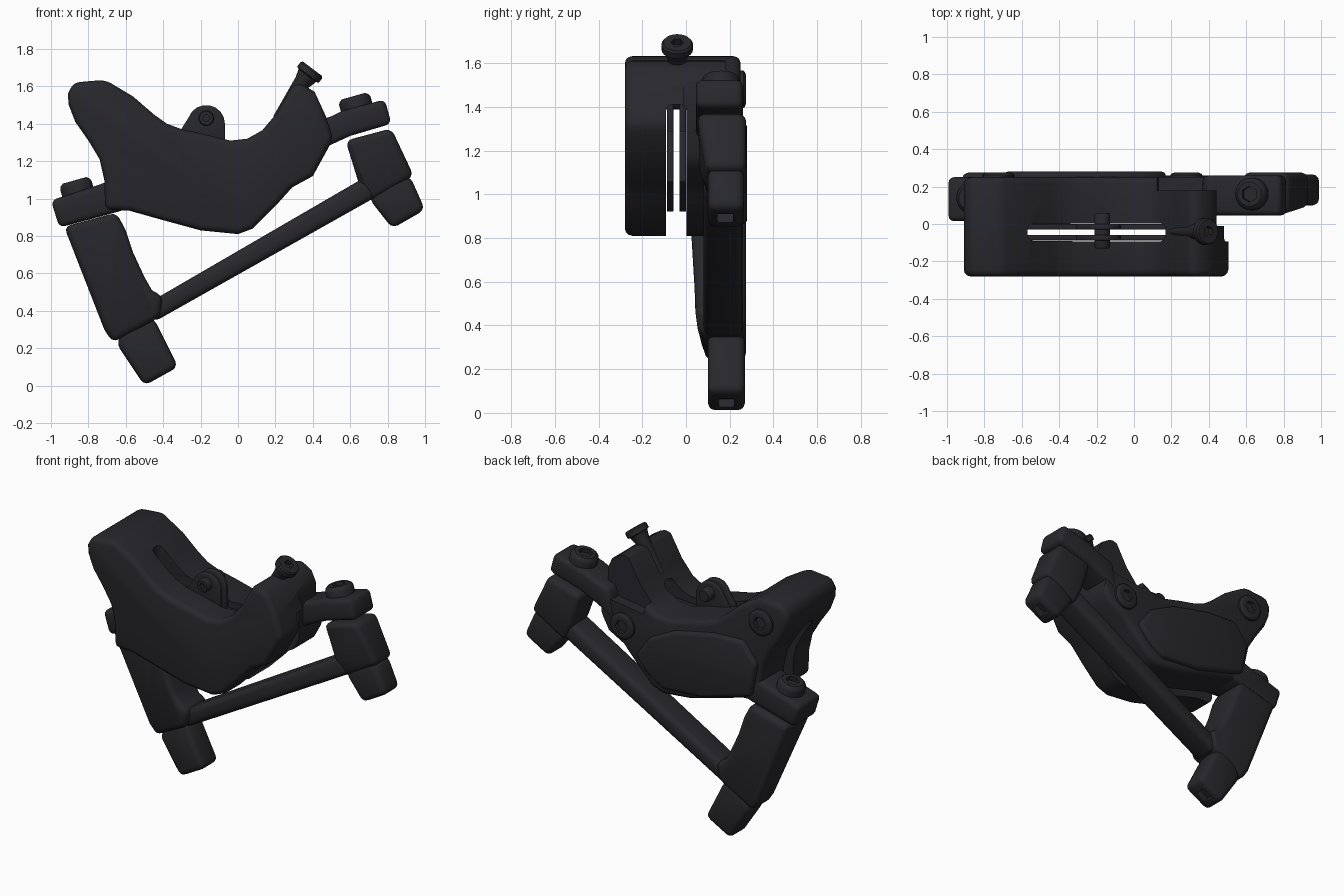
import bpy, bmesh, math
from mathutils import Vector

old = bpy.data.objects.get("Cube")
if old:
    bpy.data.objects.remove(old, do_unlink=True)

COLOUR = (0.021, 0.021, 0.026, 1)
mat = bpy.data.materials.new("charcoal black")
mat.use_nodes = True
mat.diffuse_color = COLOUR
bsdf = mat.node_tree.nodes["Principled BSDF"]
bsdf.inputs["Base Color"].default_value = COLOUR
bsdf.inputs["Roughness"].default_value = 0.6
parts = []


def finish(name, bm):
    bmesh.ops.recalc_face_normals(bm, faces=bm.faces)
    mesh = bpy.data.meshes.new(name)
    bm.to_mesh(mesh)
    bm.free()
    mesh.materials.append(mat)
    ob = bpy.data.objects.new(name, mesh)
    bpy.context.collection.objects.link(ob)
    parts.append(ob)
    return ob


def bevel(ob, width, segments=3):
    m = ob.modifiers.new("round", 'BEVEL')
    m.width, m.segments = width, segments
    m.limit_method, m.angle_limit = 'ANGLE', math.radians(35)


def prism(name, outline, front, back, width=0.03):
    """Extrude an x-z outline along y; front may depend on height."""
    near = front if callable(front) else (lambda z: front)
    bm = bmesh.new()
    a = [bm.verts.new((x, near(z), z)) for x, z in outline]
    b = [bm.verts.new((x, back, z)) for x, z in outline]
    bm.faces.new(a)
    bm.faces.new(b[::-1])
    for i in range(len(a)):
        j = (i + 1) % len(a)
        bm.faces.new((a[i], b[i], b[j], a[j]))
    ob = finish(name, bm)
    if width:
        bevel(ob, width)
    return ob


def cut(target, name, centre, size, tilt=0, width=0):
    """Subtract a box, tilted about y, from the target."""
    bm = bmesh.new()
    bmesh.ops.create_cube(bm, size=1)
    bmesh.ops.scale(bm, vec=size, verts=bm.verts)
    cutter = finish(name, bm)
    parts.remove(cutter)
    cutter.location = centre
    cutter.rotation_euler.y = math.radians(tilt)
    cutter.hide_render = True
    if width:
        bevel(cutter, width)
    m = target.modifiers.new(name, 'BOOLEAN')
    m.operation, m.object, m.solver = 'DIFFERENCE', cutter, 'EXACT'
    cutters.append(cutter)


cutters = []


def turned(name, base, axis, rings, socket=0, depth=0.03):
    """Turned part from (radius, height) rings, with an optional hex socket."""
    bm = bmesh.new()
    n = 24
    turn = Vector(axis).to_track_quat('Z', 'Y')
    steps = [(r, h, False) for r, h in rings]
    if socket:
        top = rings[-1][1]
        steps += [(socket, top, True), (socket, top - depth, True)]
    loops = []
    for r, h, hexed in steps:
        loop = []
        for i in range(n):
            t = 2 * math.pi * i / n
            k = r
            if hexed:
                k *= math.cos(math.pi / 6) / math.cos(t % (math.pi / 3) - math.pi / 6)
            p = Vector((k * math.cos(t), k * math.sin(t), h))
            loop.append(bm.verts.new(Vector(base) + turn @ p))
        loops.append(loop)
    for a, b in zip(loops, loops[1:]):
        for i in range(n):
            j = (i + 1) % n
            bm.faces.new((a[i], a[j], b[j], b[i]))
    bm.faces.new(loops[0][::-1])
    bm.faces.new(loops[-1])
    return finish(name, bm)


def bolt(name, base, axis, r, h):
    turned(name, base, axis,
           [(r, -0.04), (r, h * 0.6), (r * 0.94, h * 0.8), (r * 0.75, h),
            (r * 0.66, h)], r * 0.5)


# Main clamp body, with the disc slot and the pad window cut through it
body = prism("clamp_body", [
    (-.91, 1.56), (-.88, 1.62), (-.71, 1.635), (-.56, 1.545), (-.45, 1.45),
    (-.38, 1.4), (-.3, 1.37), (-.18, 1.345), (-.04, 1.31), (.05, 1.32),
    (.13, 1.365), (.21, 1.46), (.29, 1.6), (.33, 1.62), (.41, 1.57),
    (.47, 1.44), (.51, 1.32), (.4, 1.12), (.29, 1.06), (.2, .96),
    (.08, .84), (0, .81), (-.2, .83), (-.42, .89), (-.58, .935),
    (-.71, .94), (-.715, 1.1), (-.74, 1.21), (-.8, 1.31), (-.87, 1.41),
    (-.905, 1.5)], -.28, .25, .035)
cut(body, "disc_slot_cutter", (0, -.045, .9), (2.4, .095, 1.02), 0, .03)
cut(body, "pad_window_cutter", (-.205, -.045, 1.2), (.73, .09, 1.4), 0, .03)
cut(body, "horn_step_cutter", (.45, .33, 1.55), (.7, .3, .4), -8)
cut(body, "horn_side_cutter", (.57, .16, 1.42), (.26, .34, .7))

# Raised back panel and its two bolts
prism("back_panel", [
    (-.66, .98), (-.3, .88), (-.02, .86), (.08, .92), (.18, 1.03),
    (.08, 1.17), (-.1, 1.26), (-.38, 1.32), (-.6, 1.33), (-.7, 1.2)],
    .2, .28, .025)
for name, x, z in (("left", .28, 1.19), ("right", -.725, 1.48)):
    bolt(name + "_back_bolt", (x, .245, z), (0, 1, 0), .085, .03)

# Brake pads with tabs and the pin that holds them
tab = [(-.17 + .1 * math.cos(math.radians(t)), 1.4 + .1 * math.sin(math.radians(t)))
       for t in range(0, 161, 20)]
for name, y in (("front", -.088), ("back", -.03)):
    prism(name + "_pad", [
        (-.6, 1.4), (-.4, 1.33), (-.05, 1.27), (.17, 1.29), (.2, 1.06),
        (0, .92), (-.3, .93), (-.6, 1.0)], y, y + .03, .004)
    prism(name + "_pad_tab", [(-.07, 1.26)] + tab + [(-.31, 1.36), (-.3, 1.25)],
          y, y + .03, .008)
turned("pad_pin", (-.17, .06, 1.43), (0, -1, 0),
       [(.035, 0), (.042, .01), (.042, .18), (.036, .19), (.028, .19)], .02)

# Flared hose inlet
turned("hose_inlet", (.2, -.04, 1.43), (.6, 0, .8),
       [(.015, 0), (.035, .16), (.045, .24), (.058, .285), (.072, .29),
        (.072, .32), (.064, .33), (.045, .33)], .03)

# Mounting ears
prism("left_ear", [
    (.34, 1.2), (.38, 1.4), (.5, 1.44), (.56, 1.47), (.785, 1.53),
    (.82, 1.4), (.6, 1.335), (.48, 1.28)], .045, .26)
prism("right_ear", [
    (-1.0, .99), (-.74, 1.075), (-.62, 1.12), (-.55, .96), (-.64, .93),
    (-.955, .845)], .015, .25)
bolt("left_ear_bolt", (.635, .16, 1.485), (-.27, 0, .96), .087, .065)
bolt("right_ear_bolt", (-.855, .14, 1.03), (-.27, 0, .96), .087, .07)

# Adapter bracket: long leg, short leg and the bar joining them


def leg_front(z):
    return .02 + (.85 - z) * .06 if z > .35 else .09


prism("long_leg", [
    (-.93, .85), (-.65, .925), (-.6, .83), (-.56, .71), (-.5, .58),
    (-.46, .51), (-.4, .475), (-.42, .365), (-.67, .23), (-.715, .3)],
    leg_front, .275, .035)
prism("short_leg", [
    (.575, 1.31), (.82, 1.375), (.94, 1.12), (.7, .98), (.64, 1.1)],
    lambda z: .05 if z > 1.2 else .09, .275, .035)
prism("bracket_bar", [(-.5, .43), (.68, 1.115), (.74, 1.01), (-.45, .34)],
      .08, .26, .035)

# Feet with square sockets in their ends
long_foot = prism("long_foot", [
    (-.65, .225), (-.58, .36), (-.45, .36), (-.32, .1), (-.5, 0)], .1, .27, .035)
short_foot = prism("short_foot", [
    (.7, 1.0), (.8, 1.1), (.92, 1.12), (1.0, .94), (.825, .84)], .1, .265, .035)
cut(long_foot, "long_socket_cutter", (-.415, .185, .04), (.08, .07, .1), -29)
cut(short_foot, "short_socket_cutter", (.915, .18, .885), (.08, .07, .1), -29)

# Bake the modifiers, drop the cutters and shade
bpy.ops.object.select_all(action='DESELECT')
for ob in parts:
    ob.select_set(True)
bpy.context.view_layer.objects.active = body
bpy.ops.object.convert(target='MESH')
bpy.ops.object.shade_smooth_by_angle(angle=math.radians(35))
for c in cutters:
    bpy.data.objects.remove(c, do_unlink=True)
